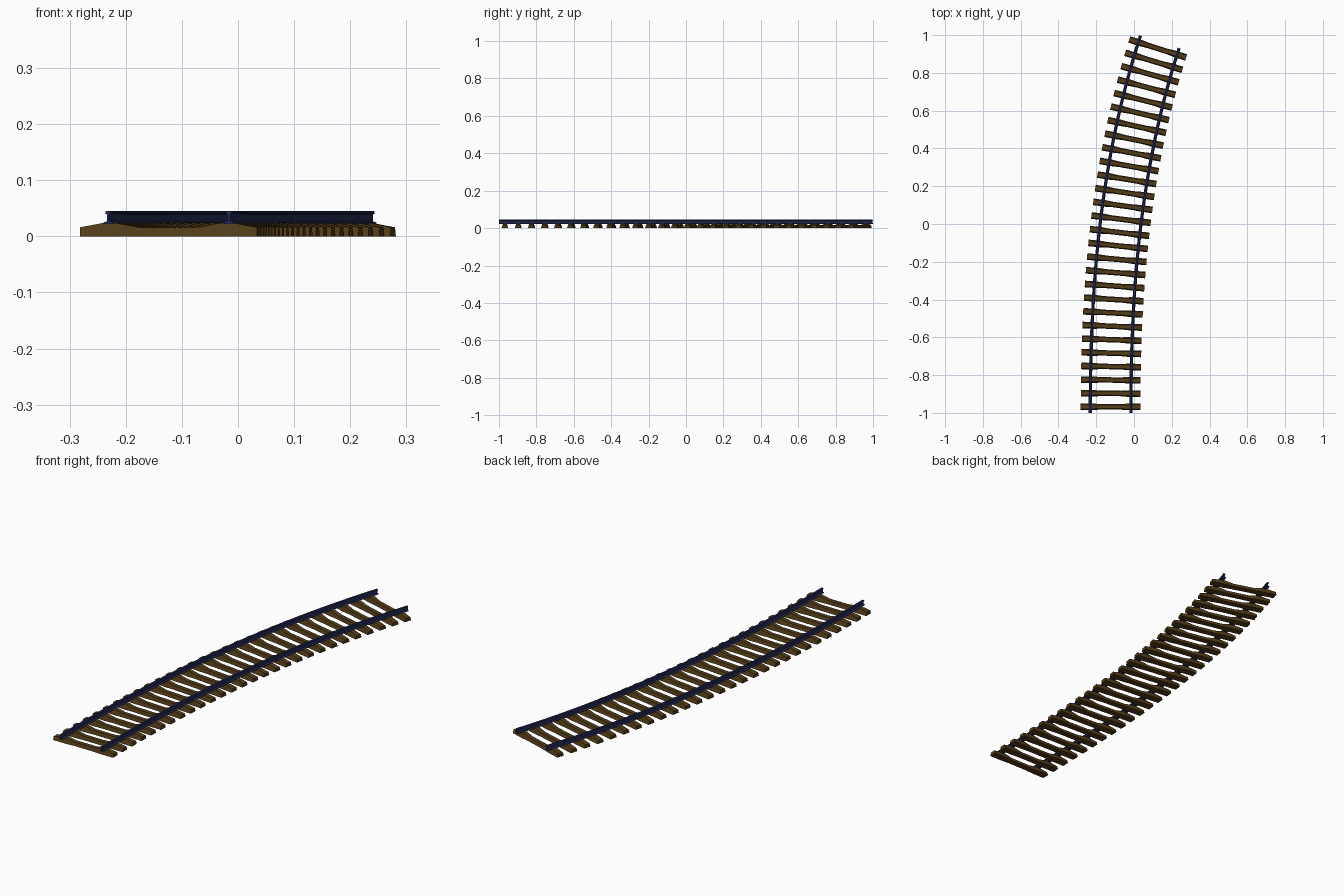
import bpy, bmesh, math
from mathutils import Vector

if "Cube" in bpy.data.objects:
    bpy.data.objects.remove(bpy.data.objects["Cube"])

X0, LENGTH = -0.124, 1.964     # start and y-length of the centre line
C2, C3 = 0.0373, 0.0154        # bend that tightens along the track
GAUGE = 0.215
TIES, FIRST, PITCH = 28, 0.032, 0.0711


def material(name, rgb):
    m = bpy.data.materials.new(name)
    m.diffuse_color = (*rgb, 1)
    m.use_nodes = True
    m.node_tree.nodes["Principled BSDF"].inputs["Base Color"].default_value = m.diffuse_color
    return m


wood = material("wood", (0.085, 0.045, 0.009))
steel = material("steel", (0.02, 0.027, 0.1))


def loft(name, rings, mat):
    """Skin a list of equal closed rings and cap both ends."""
    bm = bmesh.new()
    rows = [[bm.verts.new(p) for p in ring] for ring in rings]
    n = len(rows[0])
    for a, b in zip(rows, rows[1:]):
        for i in range(n):
            j = (i + 1) % n
            bm.faces.new((a[i], a[j], b[j], b[i]))
    bm.faces.new(rows[0])
    bm.faces.new(rows[-1])
    bmesh.ops.recalc_face_normals(bm, faces=bm.faces)
    me = bpy.data.meshes.new(name)
    bm.to_mesh(me)
    bm.free()
    me.materials.append(mat)
    ob = bpy.data.objects.new(name, me)
    bpy.context.collection.objects.link(ob)
    return ob


def heading(s):
    return math.atan(2 * C2 * s + 3 * C3 * s * s)


def on_track(s, offset, z):
    """Point beside the centre line; positive offset is to the right."""
    a = heading(s)
    return Vector((X0 + C2 * s ** 2 + C3 * s ** 3 + offset * math.cos(a),
                   -1 + s - offset * math.sin(a), z))


# Rails: flat-bottomed section (offset, z) swept along the track
half = [(0.0085, 0.022), (0.0085, 0.0245), (0.002, 0.027), (0.002, 0.039),
        (0.005, 0.0405), (0.005, 0.0435), (0.004, 0.0448)]
section = half + [(-x, z) for x, z in reversed(half)]
for name, side in (("outer_rail", -1), ("inner_rail", 1)):
    r = side * GAUGE / 2
    loft(name, [[on_track(LENGTH * k / TIES, r + x, z) for x, z in section]
                for k in range(TIES + 1)], steel)

# Ties: tapered sides, raised seats under the rails, lower and narrower middle
seats = [(0.158, 0.016, 0.0175), (0.118, 0.0235, 0.0175),
         (0.092, 0.0235, 0.0175), (0.052, 0.016, 0.0145)]
outline = [(-x, h, w) for x, h, w in seats] + seats[::-1]


def tie_ring(x, h, w):
    top = w - 0.3 * h
    return [(x, -w, 0), (x, w, 0), (x, top, h), (x, -top, h)]


first = loft("tie_01", [tie_ring(*p) for p in outline], wood)
s = FIRST
for i in range(TIES):
    tie = first
    if i:
        tie = bpy.data.objects.new(f"tie_{i + 1:02d}", first.data)
        bpy.context.collection.objects.link(tie)
    tie.location = on_track(s, 0, 0)
    tie.rotation_euler.z = -heading(s)
    s += PITCH * math.cos(heading(s))   # equal spacing along the curve
